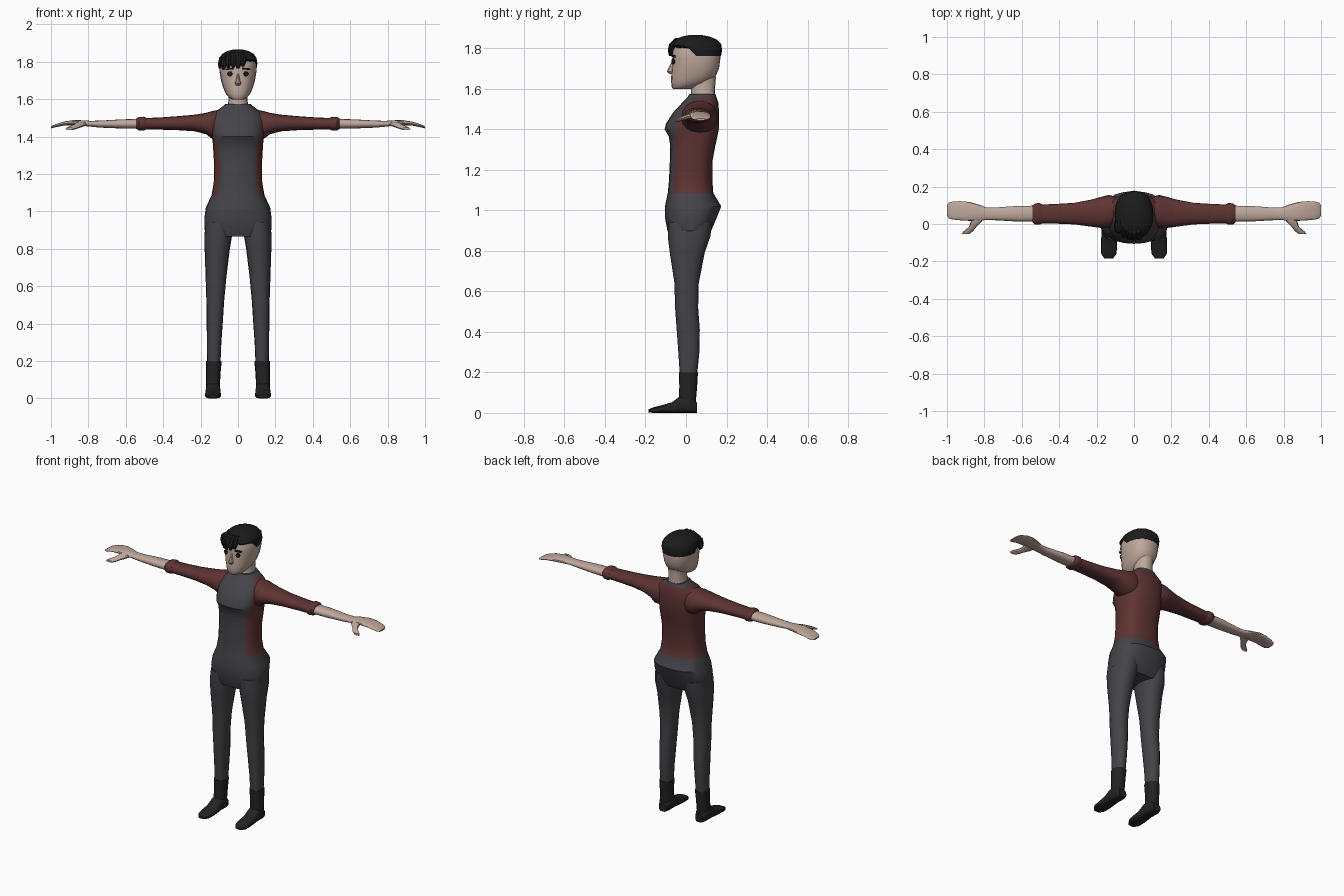
import bpy, bmesh, math
from mathutils import Vector

default = bpy.data.objects.get("Cube")
if default:
    bpy.data.objects.remove(default, do_unlink=True)


def material(name, red, green, blue):
    mat = bpy.data.materials.new(name)
    mat.use_nodes = True
    mat.diffuse_color = (red, green, blue, 1)
    mat.node_tree.nodes["Principled BSDF"].inputs["Base Color"].default_value = (red, green, blue, 1)
    return mat


GREY = material("charcoal_cloth", .056, .056, .066)
RED = material("maroon_cloth", .11, .034, .032)
SKIN = material("skin", .52, .39, .33)
BLACK = material("boot_black", .016, .016, .016)
HAIR = material("hair_black", .011, .011, .012)


def finish(name, bm, mats, mirror=False, angle=35):
    """Turn a bmesh into a shaded object, optionally mirrored across x."""
    bmesh.ops.recalc_face_normals(bm, faces=bm.faces)
    mesh = bpy.data.meshes.new(name)
    bm.to_mesh(mesh)
    bm.free()
    for mat in mats:
        mesh.materials.append(mat)
    obj = bpy.data.objects.new(name, mesh)
    bpy.context.collection.objects.link(obj)
    if mirror:
        mod = obj.modifiers.new("Mirror", 'MIRROR')
        mod.use_mirror_merge = False
    bpy.ops.object.select_all(action='DESELECT')
    obj.select_set(True)
    bpy.context.view_layer.objects.active = obj
    bpy.ops.object.shade_smooth_by_angle(angle=math.radians(angle))
    return obj


def loft(name, axis, sections, mats, sides=16, power=2.3, rule=None, mirror=False, shape=None):
    """Skin rounded sections (position, low, high, low, high) stacked along an axis."""
    bm = bmesh.new()
    rings = []
    for t, lo_u, hi_u, lo_v, hi_v in sections:
        ring = []
        for k in range(sides):
            a = math.tau * k / sides
            cu, cv = (math.copysign(abs(f) ** (2 / power), f) for f in (math.cos(a), math.sin(a)))
            u = (lo_u + hi_u) / 2 + cu * (hi_u - lo_u) / 2
            v = (lo_v + hi_v) / 2 + cv * (hi_v - lo_v) / 2
            co = {'x': (t, u, v), 'y': (u, t, v), 'z': (u, v, t)}[axis]
            ring.append(bm.verts.new(co))
        rings.append(ring)
    for lower, upper in zip(rings, rings[1:]):
        for k in range(sides):
            j = (k + 1) % sides
            face = bm.faces.new((lower[k], lower[j], upper[j], upper[k]))
            if rule:
                face.material_index = rule(face.calc_center_median(), k / sides)
    bm.faces.new(rings[0])
    bm.faces.new(rings[-1])
    if shape:
        for vert in bm.verts:
            shape(vert.co)
    return finish(name, bm, mats, mirror)


def symmetric(rows):
    return [(t, -w, w, lo, hi) for t, w, lo, hi in rows]


def plate(name, center, size, sides, tilt=0, mirror=True):
    """Thin disc or strip facing the front."""
    bm = bmesh.new()
    if sides == 4:
        bmesh.ops.create_cube(bm, size=1)
    else:
        bmesh.ops.create_cone(bm, cap_ends=True, segments=sides, radius1=.5, radius2=.5, depth=1)
        bmesh.ops.rotate(bm, verts=bm.verts, matrix=rotation('X', 90))
    bmesh.ops.scale(bm, vec=size, verts=bm.verts)
    bmesh.ops.rotate(bm, verts=bm.verts, matrix=rotation('Y', tilt))
    bmesh.ops.rotate(bm, verts=bm.verts, matrix=rotation('Z', 20))
    bmesh.ops.translate(bm, vec=center, verts=bm.verts)
    return finish(name, bm, [HAIR], mirror)


def rotation(axis, degrees):
    from mathutils import Matrix
    return Matrix.Rotation(math.radians(degrees), 3, axis)


# Torso: grey trousers, front panel and collar, maroon sides and back
def torso_colour(center, turn):
    half_panel = .17 if center.z > 1.38 else .126
    in_panel = abs(turn + 1 / 48 - .75) < half_panel
    return 0 if center.z < 1.085 or center.z > 1.545 or in_panel else 1


loft("torso", 'z', symmetric([
    (.865, .15, -.08, .105), (.9, .178, -.092, .125), (.96, .18, -.103, .15),
    (1.02, .172, -.104, .174), (1.085, .142, -.09, .135), (1.15, .13, -.084, .13),
    (1.24, .127, -.08, .13), (1.32, .132, -.078, .145), (1.365, .135, -.085, .155),
    (1.4, .138, -.106, .162), (1.43, .14, -.098, .164), (1.485, .142, -.062, .163),
    (1.53, .125, -.02, .16), (1.555, .09, .005, .152), (1.575, .066, .018, .145),
]), [GREY, RED], sides=24, power=2.5, rule=torso_colour)

# Trouser legs
loft("trouser_legs", 'z', [
    (.94, .03, .172, -.09, .13), (.87, .032, .18, -.09, .12), (.79, .045, .178, -.08, .092),
    (.64, .063, .173, -.057, .063), (.52, .074, .169, -.054, .06), (.41, .081, .168, -.046, .068),
    (.3, .089, .166, -.038, .066), (.18, .094, .165, -.03, .054),
], [GREY], mirror=True)

# Boots
loft("boot_shafts", 'z', [
    (.2, .087, .171, -.035, .059), (.13, .094, .17, -.033, .055),
    (.07, .096, .17, -.036, .05), (.02, .095, .172, -.04, .05),
], [BLACK], mirror=True)
loft("boot_feet", 'y', [
    (.054, .105, .16, 0, .05), (.03, .094, .173, 0, .075), (-.03, .094, .173, 0, .082),
    (-.07, .092, .175, 0, .052), (-.12, .09, .177, 0, .038), (-.16, .094, .175, 0, .028),
    (-.185, .112, .158, .002, .018),
], [BLACK], power=3, mirror=True)

# Sleeves with a rolled cuff
loft("sleeves", 'x', [
    (.09, .01, .145, 1.38, 1.545), (.135, -.022, .155, 1.385, 1.537),
    (.17, -.022, .147, 1.412, 1.527), (.23, -.014, .13, 1.428, 1.517),
    (.32, -.002, .113, 1.434, 1.509), (.42, .002, .107, 1.437, 1.502),
    (.5, .004, .104, 1.438, 1.499),
], [RED], mirror=True)
loft("sleeve_cuffs", 'x', [
    (.49, .004, .104, 1.438, 1.5), (.505, -.004, .112, 1.431, 1.506),
    (.53, -.002, .11, 1.433, 1.505), (.542, .01, .1, 1.44, 1.498),
], [RED], mirror=True)

# Forearms running into flat, drooping hands
loft("forearms_and_hands", 'x', [
    (.5, .012, .098, 1.441, 1.495), (.62, .013, .097, 1.443, 1.492),
    (.74, .02, .088, 1.448, 1.485), (.79, .021, .088, 1.453, 1.484),
    (.83, .018, .104, 1.457, 1.487), (.88, .017, .118, 1.46, 1.488),
    (.93, .02, .122, 1.459, 1.48), (.97, .024, .12, 1.451, 1.468),
    (.99, .03, .115, 1.446, 1.46), (1, .045, .1, 1.444, 1.453),
], [SKIN], mirror=True)
loft("thumbs", 'y', [
    (.04, .8, .87, 1.455, 1.483), (.012, .815, .873, 1.45, 1.478), (-.015, .842, .882, 1.443, 1.468),
    (-.04, .862, .912, 1.436, 1.456), (-.053, .88, .922, 1.434, 1.448),
], [SKIN], sides=10, mirror=True)

# Neck, head and nose
loft("neck", 'z', symmetric([
    (1.54, .062, .025, .145), (1.58, .053, .025, .144), (1.6, .05, .026, .143), (1.66, .052, .02, .148),
]), [SKIN])
loft("head", 'z', symmetric([
    (1.598, .03, -.062, .02), (1.607, .047, -.07, .045), (1.63, .066, -.073, .105),
    (1.66, .079, -.073, .146), (1.7, .091, -.07, .163), (1.75, .099, -.066, .17),
    (1.79, .098, -.068, .168), (1.825, .085, -.05, .15), (1.845, .05, -.01, .11),
]), [SKIN], sides=20)
loft("nose", 'z', symmetric([
    (1.672, .011, -.08, -.05), (1.685, .017, -.094, -.05),
    (1.7, .011, -.088, -.05), (1.735, .006, -.07, -.05),
]), [SKIN], sides=8, power=2)

# Eyes and brows
plate("eyes", (.044, -.0635, 1.735), (.027, .009, .027), 12)
plate("brows", (.046, -.0635, 1.762), (.042, .009, .009), 4, tilt=6)


# Hair cap, raised around the forehead and temples
def hairline(co):
    if co.y < .045 and co.z < 1.8:
        co.z = 1.805 + (co.z - 1.76) / 4


loft("hair_cap", 'z', symmetric([
    (1.762, .099, -.073, .173), (1.79, .104, -.077, .178), (1.82, .099, -.072, .174),
    (1.843, .083, -.055, .152), (1.858, .055, -.02, .115), (1.865, .025, .015, .08),
]), [HAIR], sides=20, shape=hairline)

# Uneven fringe swept to the right, and one sideburn
for number, (x, tip) in enumerate([(-.078, 1.758), (-.052, 1.766), (-.026, 1.77), (0, 1.763), (.026, 1.775)]):
    edge = .6 * x * x / .1
    loft(f"fringe_lock_{number}", 'z', [
        (tip, x - .006, x + .006, edge - .084, edge - .07),
        (tip + .025, x - .016, x + .018, edge - .09, edge - .06),
        (1.82, x - .016, x + .02, edge - .084, edge - .04),
        (1.85, x * .8 - .01, x * .8 + .014, edge - .055, edge),
    ], [HAIR], sides=8)
loft("side_lock", 'z', [
    (1.765, -.104, -.094, -.03, 0), (1.79, -.107, -.085, -.045, .02), (1.825, -.1, -.075, -.045, .03),
], [HAIR], sides=8)
